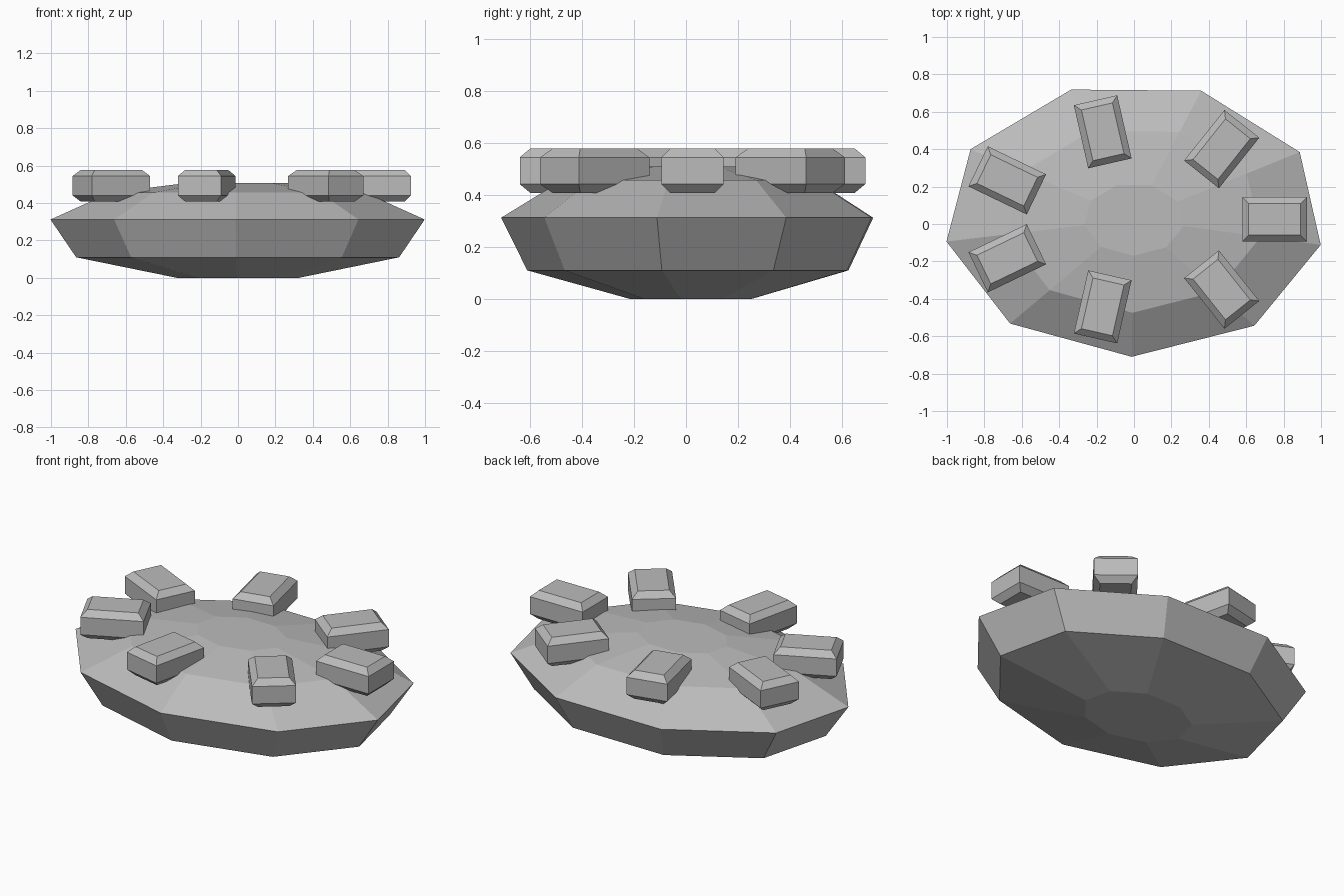
import bpy, bmesh
from math import sin, cos, pi, radians
from mathutils import Matrix

if "Cube" in bpy.data.objects:
    bpy.data.objects.remove(bpy.data.objects["Cube"], do_unlink=True)

grey = bpy.data.materials.new("stone grey")
grey.use_nodes = True
grey.diffuse_color = (0.5, 0.5, 0.5, 1)
grey.node_tree.nodes["Principled BSDF"].inputs["Base Color"].default_value = (0.5, 0.5, 0.5, 1)

CENTRE_Y = 0.025


def loft(name, rings, matrix):
    """Skin a stack of matching rings into a closed, flat-shaded solid."""
    bm = bmesh.new()
    loops = [[bm.verts.new(p) for p in ring] for ring in rings]
    n = len(loops[0])
    for low, high in zip(loops, loops[1:]):
        for i in range(n):
            j = (i + 1) % n
            bm.faces.new((low[i], low[j], high[j], high[i]))
    bm.faces.new(loops[0][::-1])
    bm.faces.new(loops[-1])
    bmesh.ops.recalc_face_normals(bm, faces=bm.faces)
    mesh = bpy.data.meshes.new(name)
    bm.to_mesh(mesh)
    bm.free()
    mesh.materials.append(grey)
    obj = bpy.data.objects.new(name, mesh)
    obj.matrix_world = matrix
    bpy.context.collection.objects.link(obj)
    return obj


def oval(scale, z, sides=9):
    angles = [radians(269.3) + 2 * pi * i / sides for i in range(sides)]
    return [(1.016 * scale * cos(a), 0.735 * scale * sin(a), z) for a in angles]


def rectangle(inset, z, half_x=0.173, half_y=0.119):
    x, y = half_x - inset, half_y - inset
    return [(-x, -y, z), (x, -y, z), (x, y, z), (-x, y, z)]


# Faceted oval platform
platform_profile = [(0.325, 0), (0.863, 0.11), (1, 0.312), (0.68, 0.456), (0.265, 0.508)]
loft("platform", [oval(s, z) for s, z in platform_profile],
     Matrix.Translation((0, CENTRE_Y, 0)))

# Ring of seven chamfered blocks, each turned to point outwards
block_profile = [(0.034, 0.407), (0, 0.441), (0, 0.544), (0.034, 0.578)]
for k in range(7):
    a = 2 * pi * k / 7
    place = Matrix.Translation((0.752 * cos(a), CENTRE_Y + 0.48 * sin(a), 0))
    loft(f"block_{k + 1}", [rectangle(i, z) for i, z in block_profile],
         place @ Matrix.Rotation(a, 4, "Z"))
